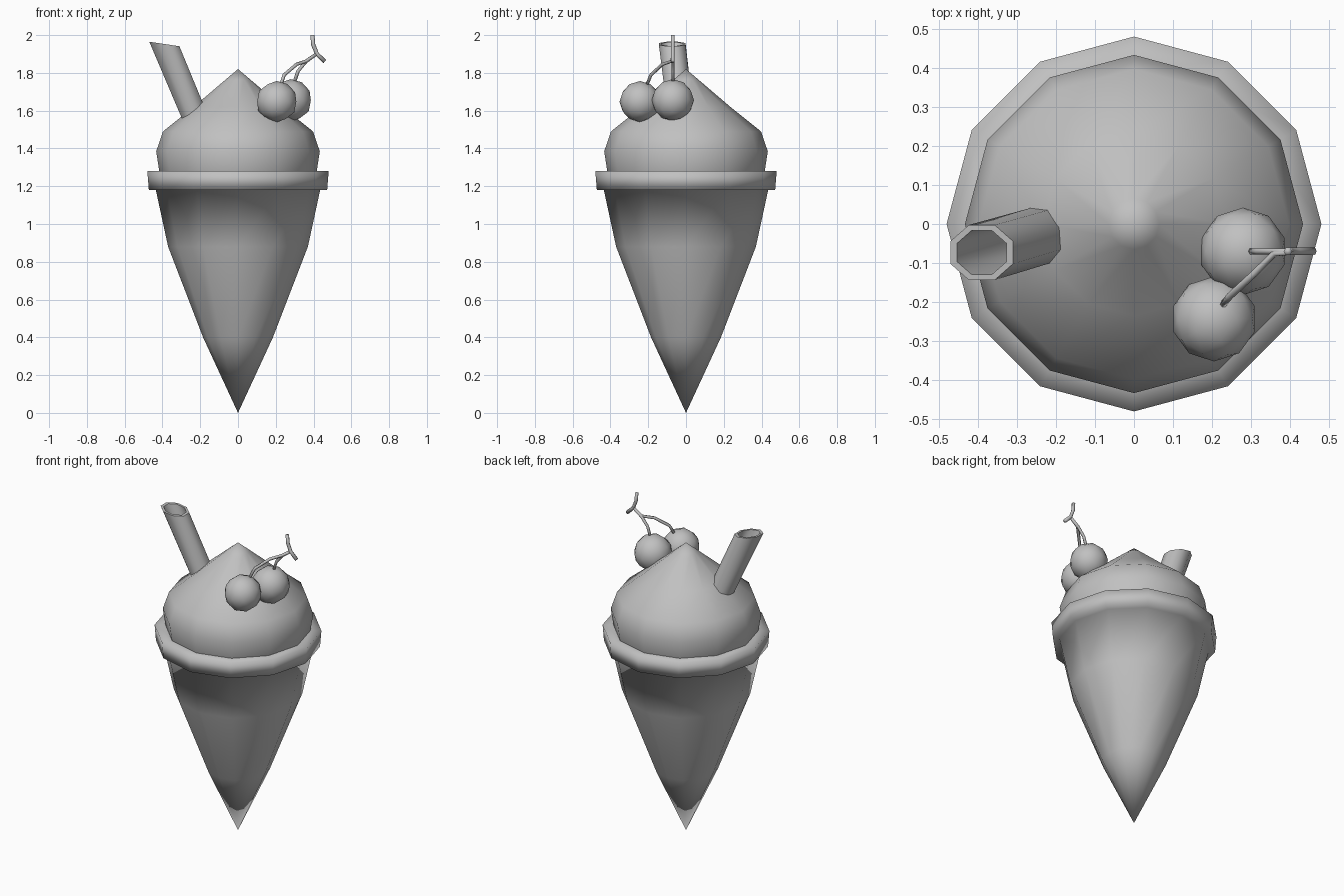
import bpy, bmesh, math
from mathutils import Vector

cube = bpy.data.objects.get("Cube")
if cube:
    bpy.data.objects.remove(cube, do_unlink=True)

grey = bpy.data.materials.new("plain grey")
grey.use_nodes = True
tone = (0.53, 0.53, 0.53, 1)
grey.diffuse_color = tone
grey.node_tree.nodes["Principled BSDF"].inputs["Base Color"].default_value = tone


def finish(name, bm, smooth=True):
    bmesh.ops.recalc_face_normals(bm, faces=bm.faces)
    mesh = bpy.data.meshes.new(name)
    bm.to_mesh(mesh)
    bm.free()
    mesh.materials.append(grey)
    for face in mesh.polygons:
        face.use_smooth = smooth
    obj = bpy.data.objects.new(name, mesh)
    bpy.context.collection.objects.link(obj)
    return obj


def skin(bm, rings, closed=False):
    """Join rings of vertices with quads."""
    pairs = list(zip(rings, rings[1:]))
    if closed:
        pairs.append((rings[-1], rings[0]))
    for a, b in pairs:
        n = len(a)
        for i in range(n):
            j = (i + 1) % n
            bm.faces.new((a[i], a[j], b[j], b[i]))


def lathe(name, profile, sides=12):
    bm = bmesh.new()
    rings = []
    for r, z in profile:
        rings.append([bm.verts.new((r * math.cos(math.tau * i / sides),
                                    r * math.sin(math.tau * i / sides), z))
                      for i in range(sides)])
    skin(bm, rings)
    bmesh.ops.remove_doubles(bm, verts=bm.verts, dist=0.0005)
    return finish(name, bm)


def stalk(name, points, radius, sides=6):
    """Tube that follows a path of points."""
    bm = bmesh.new()
    pts = [Vector(p) for p in points]
    rings = []
    for i, p in enumerate(pts):
        along = (pts[min(i + 1, len(pts) - 1)] - pts[max(i - 1, 0)]).normalized()
        u = along.cross(Vector((0, 1, 0))).normalized()
        v = along.cross(u)
        rings.append([bm.verts.new(p + radius * (u * math.cos(math.tau * k / sides)
                                                 + v * math.sin(math.tau * k / sides)))
                      for k in range(sides)])
    skin(bm, rings)
    bm.faces.new(rings[0])
    bm.faces.new(rings[-1])
    return finish(name, bm)


# Cone with its projecting rim
lathe("cone", [(0, 0), (0.185, 0.4), (0.37, 0.88), (0.435, 1.18),
               (0.472, 1.18), (0.48, 1.28), (0.40, 1.28)])

# Whipped cream swirl rising to a point
lathe("cream", [(0.40, 1.22), (0.417, 1.28), (0.433, 1.385), (0.397, 1.49),
                (0.235, 1.62), (0.065, 1.765), (0, 1.82)])

# Hollow slanted straw with a nearly level mouth
bm = bmesh.new()
foot, mouth = Vector((-0.20, -0.018, 1.50)), Vector((-0.39, -0.073, 1.953))
rings = []
for centre, radius in ((foot, 0.08), (mouth, 0.083), (mouth, 0.066), (foot, 0.064)):
    ring = []
    for i in range(8):
        a = math.tau * (i + 0.5) / 8
        x, y = radius * 1.04 * math.cos(a), radius * 0.92 * math.sin(a)
        ring.append(bm.verts.new(centre + Vector((x, y, -0.15 * x))))
    rings.append(ring)
skin(bm, rings, closed=True)
straw = finish("straw", bm)
bpy.context.view_layer.objects.active = straw
straw.select_set(True)
bpy.ops.object.shade_smooth_by_angle(angle=math.radians(50))
straw.select_set(False)

# Pair of cherries
for name, centre, radius in (("front_cherry", (0.205, -0.243, 1.648), 0.109),
                             ("back_cherry", (0.279, -0.07, 1.655), 0.112)):
    bm = bmesh.new()
    bmesh.ops.create_icosphere(bm, subdivisions=2, radius=radius)
    bmesh.ops.translate(bm, verts=bm.verts, vec=centre)
    finish(name, bm)

# Stems meeting at a short twig
stalk("front_stem", [(0.225, -0.21, 1.73), (0.245, -0.185, 1.79),
                     (0.31, -0.125, 1.845), (0.36, -0.075, 1.862),
                     (0.415, -0.07, 1.90)], 0.009)
stalk("back_stem", [(0.295, -0.07, 1.74), (0.318, -0.07, 1.81),
                    (0.36, -0.07, 1.86), (0.415, -0.07, 1.90)], 0.009)
stalk("twig", [(0.394, -0.07, 2.0), (0.398, -0.07, 1.95),
               (0.418, -0.07, 1.90), (0.46, -0.07, 1.86)], 0.011)
